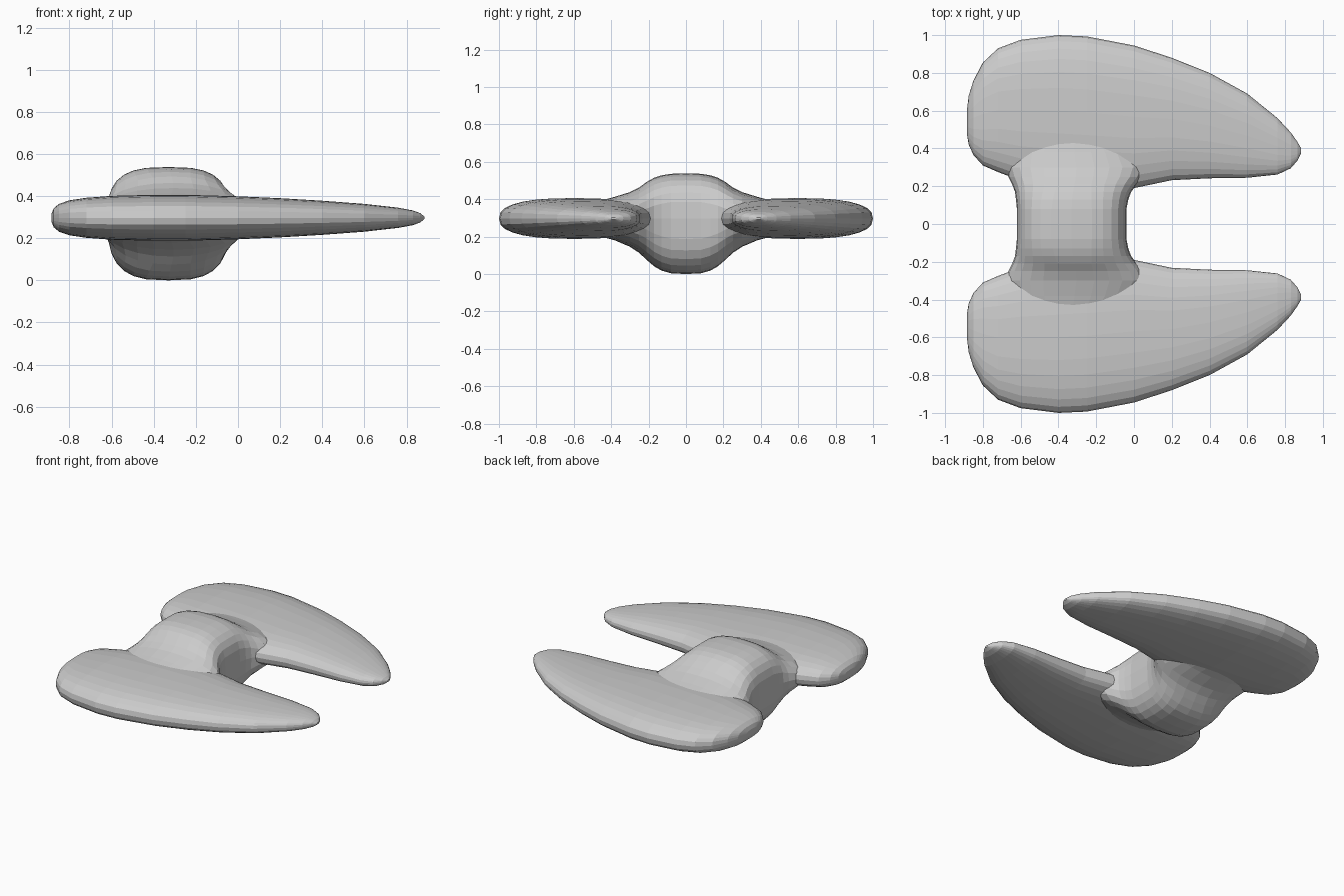
import bpy, bmesh, math

if "Cube" in bpy.data.objects:
    bpy.data.objects.remove(bpy.data.objects["Cube"])

MID = 0.297   # height of the wing edge line
SEG = 28      # points around each section


def ring(lo, hi, up, down, n):
    """Superellipse section as (across, z) pairs."""
    pts = []
    for i in range(SEG):
        a = 2 * math.pi * i / SEG
        c, s = math.cos(a), math.sin(a)
        u = math.copysign(abs(c) ** (2 / n), c)
        v = math.copysign(abs(s) ** (2 / n), s)
        pts.append(((lo + hi) / 2 + u * (hi - lo) / 2,
                    MID + v * (up if v > 0 else down)))
    return pts


def loft(name, rings):
    bm = bmesh.new()
    rows = [[bm.verts.new(p) for p in r] for r in rings]
    for a, b in zip(rows, rows[1:]):
        for i in range(SEG):
            j = (i + 1) % SEG
            bm.faces.new((a[i], a[j], b[j], b[i]))
    bm.faces.new(rows[0])
    bm.faces.new(rows[-1])
    bmesh.ops.recalc_face_normals(bm, faces=bm.faces)
    mesh = bpy.data.meshes.new(name)
    bm.to_mesh(mesh)
    bm.free()
    ob = bpy.data.objects.new(name, mesh)
    bpy.context.collection.objects.link(ob)
    return ob


# Wing stations: x, inner y, outer y, half thickness
WING = [
    (-0.885, 0.48, 0.60, 0.020), (-0.875, 0.42, 0.68, 0.045),
    (-0.85, 0.365, 0.76, 0.066), (-0.80, 0.31, 0.855, 0.083),
    (-0.72, 0.275, 0.93, 0.095), (-0.60, 0.23, 0.975, 0.104),
    (-0.40, 0.20, 1.00, 0.109), (-0.25, 0.19, 0.993, 0.109),
    (0.00, 0.19, 0.945, 0.102), (0.20, 0.232, 0.88, 0.093),
    (0.40, 0.242, 0.80, 0.081), (0.60, 0.245, 0.69, 0.066),
    (0.76, 0.262, 0.56, 0.048), (0.83, 0.295, 0.485, 0.035),
    (0.865, 0.335, 0.435, 0.022), (0.885, 0.375, 0.40, 0.006),
]

# Hub stations from the middle outwards: y, x min, x max, rise, drop, roundness
HUB = [
    (0.00, -0.62, -0.04, 0.241, 0.297, 3.0),
    (0.08, -0.62, -0.04, 0.239, 0.293, 3.0),
    (0.13, -0.625, -0.03, 0.231, 0.279, 2.8),
    (0.17, -0.63, -0.015, 0.218, 0.256, 2.6),
    (0.21, -0.645, 0.015, 0.196, 0.222, 2.3),
    (0.25, -0.665, 0.05, 0.166, 0.184, 2.2),
    (0.30, -0.68, 0.07, 0.141, 0.151, 2.2),
    (0.38, -0.66, 0.03, 0.116, 0.117, 2.2),
    (0.46, -0.60, -0.05, 0.095, 0.095, 2.2),
]

# Central hub flaring into both wings
stations = [(-r[0], *r[1:]) for r in reversed(HUB[1:])] + HUB
body = loft("winged_body", [[(x, y, z) for x, z in ring(x0, x1, up, dn, n)]
                            for y, x0, x1, up, dn, n in stations])

# Mirrored pair of wings fused to the hub
for side in (-1, 1):
    wing = loft("wing", [[(x, side * y, z) for y, z in ring(y0, y1, h, h, 2.5)]
                         for x, y0, y1, h in WING])
    wing.hide_render = True
    mod = body.modifiers.new("fuse", 'BOOLEAN')
    mod.operation = 'UNION'
    mod.solver = 'EXACT'
    mod.object = wing
    bpy.context.view_layer.objects.active = body
    bpy.ops.object.modifier_apply(modifier=mod.name)
    bpy.data.objects.remove(wing)
